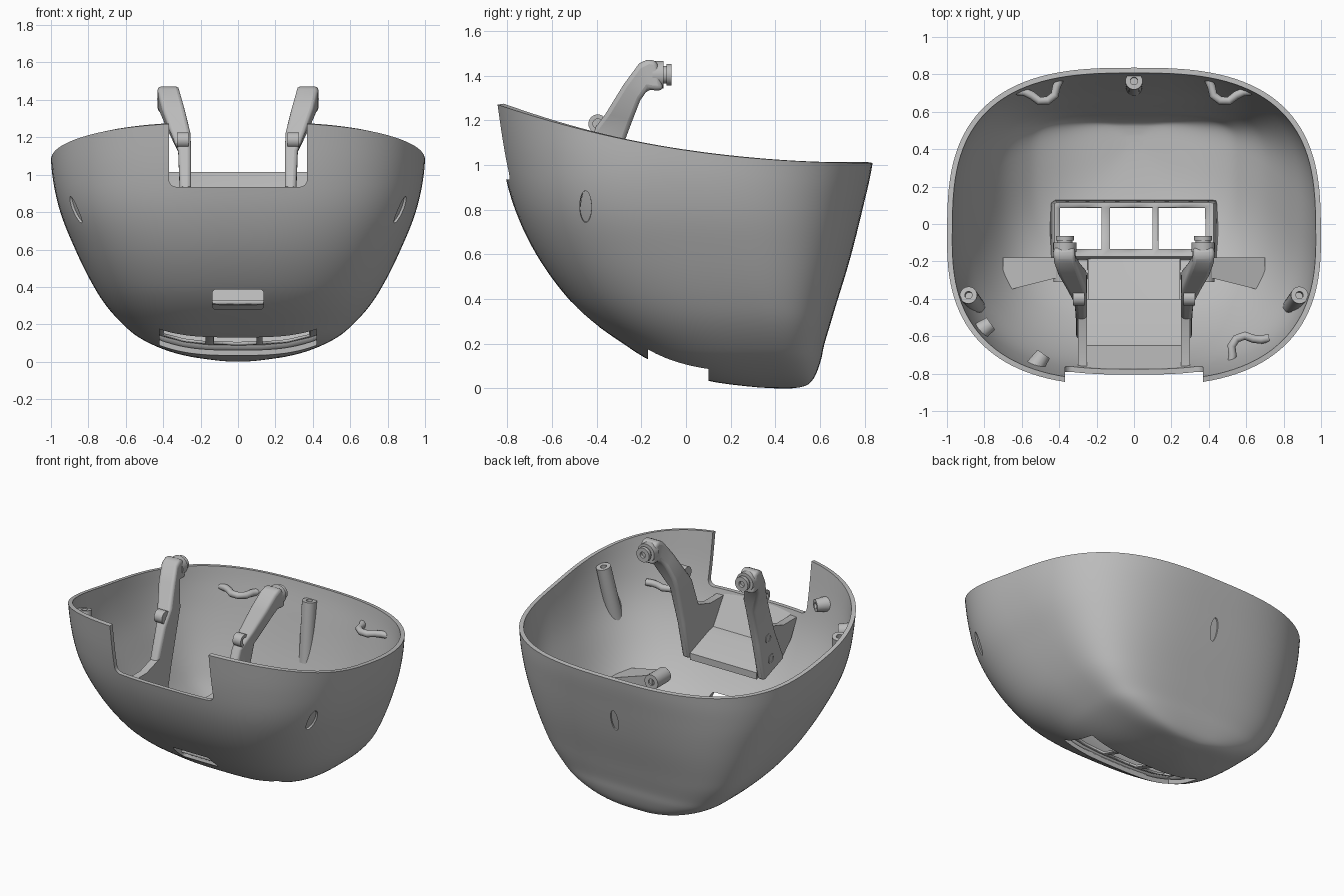
import bpy, bmesh, math
from mathutils import Vector

if "Cube" in bpy.data.objects:
    bpy.data.objects.remove(bpy.data.objects["Cube"], do_unlink=True)

grey = bpy.data.materials.new("plain_grey")
grey.use_nodes = True
grey.diffuse_color = (0.5, 0.5, 0.5, 1)
grey.node_tree.nodes["Principled BSDF"].inputs["Base Color"].default_value = (0.5, 0.5, 0.5, 1)

# Bowl profile: height, front y, back y, half width, y of the widest point
PROFILE = [
    (0, .45, .45, 0, .45), (.01, .27, .53, .14, .41), (.03, .12, .56, .27, .39),
    (.06, 0, .58, .38, .37), (.13, -.17, .605, .53, .34), (.2, -.28, .62, .615, .31),
    (.3, -.42, .65, .705, .26), (.4, -.525, .68, .77, .2), (.6, -.67, .74, .87, .1),
    (.8, -.765, .79, .95, .02), (1, -.82, .834, .993, -.02), (1.3, -.868, .865, 1.01, -.03)]


def section(z):
    """Smoothly interpolated front, back, half width and widest y at a height."""
    s = math.sqrt(max(z, 0))
    keys = [math.sqrt(p[0]) for p in PROFILE]
    i = max(k for k in range(len(keys) - 1) if keys[k] <= s)
    h = keys[i + 1] - keys[i]
    t = min((s - keys[i]) / h, 1)
    lo, hi = max(i - 1, 0), min(i + 2, len(keys) - 1)
    out = []
    for c in (1, 2, 3, 4):
        p, q = PROFILE[i][c], PROFILE[i + 1][c]
        m0 = h * (q - PROFILE[lo][c]) / (keys[i + 1] - keys[lo])
        m1 = h * (PROFILE[hi][c] - p) / (keys[hi] - keys[i])
        out.append(p + t * m0 + t * t * (3 * (q - p) - 2 * m0 - m1) + t ** 3 * (2 * (p - q) + m0 + m1))
    return out


def squareness(z, rear):
    """Superellipse power: the lower back corners are the squarest."""
    return (3.9 if rear else 3.2) - (1.1 if rear else .45) * min(z, 1)


def rim(y):
    return 1.01 + .26 * max((.84 - y) / 1.68, 0) ** 2.2


def wall_point(u, angle):
    """Point on the outer surface; u runs from the base to the sloping rim."""
    c, s = math.cos(angle), math.sin(angle)
    z = u
    for _ in range(12):
        front, back, half, mid = section(z)
        power = squareness(z, s > 0)
        x = half * math.copysign(abs(c) ** (2 / power), c)
        y = mid + abs(s) ** (2 / power) * ((back if s > 0 else front) - mid)
        z = u * rim(y)
    return Vector((x, y, z))


def floor_height(x, y):
    """Height of the outer surface below a point, by bisection."""
    lo, hi = .0001, 1.2
    for _ in range(30):
        z = (lo + hi) / 2
        front, back, half, mid = section(z)
        power = squareness(z, y > mid)
        depth = (back if y > mid else front) - mid
        inside = abs(x / half) ** power + abs((y - mid) / depth) ** power < 1
        lo, hi = (lo, z) if inside else (z, hi)
    return hi


def finish(name, bm, angle=35):
    bmesh.ops.recalc_face_normals(bm, faces=bm.faces)
    mesh = bpy.data.meshes.new(name)
    bm.to_mesh(mesh)
    bm.free()
    mesh.materials.append(grey)
    ob = bpy.data.objects.new(name, mesh)
    bpy.context.collection.objects.link(ob)
    smooth(ob, angle)
    return ob


def activate(ob):
    bpy.ops.object.select_all(action='DESELECT')
    ob.select_set(True)
    bpy.context.view_layer.objects.active = ob


def smooth(ob, angle=35):
    activate(ob)
    bpy.ops.object.shade_smooth_by_angle(angle=math.radians(angle))


def loft(name, rings, angle=35, cap_end=True):
    bm = bmesh.new()
    loops = [[bm.verts.new(p) for p in ring] for ring in rings]
    for a, b in zip(loops, loops[1:]):
        for k in range(len(a)):
            j = (k + 1) % len(a)
            bm.faces.new((a[k], a[j], b[j], b[k]))
    bm.faces.new(loops[0])
    if cap_end:
        bm.faces.new(loops[-1])
    return finish(name, bm, angle)


def box(name, lo, hi, bevel=0):
    bm = bmesh.new()
    bmesh.ops.create_cube(bm, size=1)
    for v in bm.verts:
        v.co = Vector([(a + b) / 2 + c * (b - a) for a, b, c in zip(lo, hi, v.co)])
    if bevel:
        bmesh.ops.bevel(bm, geom=bm.edges[:], offset=bevel, segments=4, affect='EDGES', profile=.5)
    return finish(name, bm)


def post(name, a, b, r1, r2, hole=0, depth=.03):
    """Tapered round post from a to b, with a blind hole in end b."""
    a, b = Vector(a), Vector(b)
    axis = (b - a).normalized()
    turn = axis.to_track_quat('Z', 'Y')
    stops = [(a, r1), (b, r2)]
    if hole:
        stops += [(b, hole), (b - axis * depth, hole)]
    return loft(name, [[p + turn @ Vector((r * math.cos(k * math.tau / 24), r * math.sin(k * math.tau / 24), 0))
                        for k in range(24)] for p, r in stops])


def prism(name, outline, x0, x1):
    return loft(name, [[(x, y, z) for y, z in outline] for x in (x0, x1)])


def apply(ob, mod):
    activate(ob)
    bpy.ops.object.modifier_apply(modifier=mod.name)


def boolean(ob, other, operation):
    mod = ob.modifiers.new("boolean", 'BOOLEAN')
    mod.operation, mod.solver, mod.object = operation, 'EXACT', other
    apply(ob, mod)


def cut(ob, cutter):
    cutter.hide_render = True
    boolean(ob, cutter, 'DIFFERENCE')
    bpy.data.objects.remove(cutter, do_unlink=True)


def floor_patch(name, xs, ys, lift, skip=()):
    """Panel that follows the bowl floor, with its border dropped into the shell."""
    bm = bmesh.new()
    grid = [[bm.verts.new((x, y, floor_height(x, y) + (.02 if x in (xs[0], xs[-1]) or y in (ys[0], ys[-1]) else lift)))
             for x in xs] for y in ys]
    for j in range(len(ys) - 1):
        for i in range(len(xs) - 1):
            if (i, j) not in skip:
                bm.faces.new((grid[j][i], grid[j][i + 1], grid[j + 1][i + 1], grid[j + 1][i]))
    ob = finish(name, bm)
    mod = ob.modifiers.new("thickness", 'SOLIDIFY')
    mod.thickness = .015
    apply(ob, mod)


# Bowl shell, and a slightly smaller taller body that trims the inner fittings
SEGMENTS, LEVELS = 128, 44
rings = [[wall_point(max((i / LEVELS) ** 1.7, .0006), k * math.tau / SEGMENTS)
          for k in range(SEGMENTS)] for i in range(LEVELS + 1)]
shell = loft("bowl_shell", rings, cap_end=False)
solid = shell.modifiers.new("thickness", 'SOLIDIFY')
solid.thickness, solid.offset = .028, -1
apply(shell, solid)
inner = [[(p.x * .99, p.y * .99, p.z + .006) for p in ring] for ring in rings]
trimmer = loft("trim_body", inner + [[(x, y, 1.6) for x, y, z in inner[-1]]])
trimmer.hide_render = True

# Shell openings: front notch, front slot, underside recess and three screw slots
cut(shell, box("notch_cutter", (-.37, -1.2, .935), (.37, -.55, 1.7), .04))
cut(shell, box("slot_cutter", (-.137, -.75, .28), (.137, -.3, .387), .02))
cut(shell, box("recess_cutter", (-.42, -.17, -.2), (.42, .1, .3)))
for x, y, z in ((.89, -.45, .81), (-.89, -.45, .81), (0, .77, .7)):
    bm = bmesh.new()
    bmesh.ops.create_uvsphere(bm, u_segments=24, v_segments=16, radius=1)
    for v in bm.verts:
        v.co = (x + v.co.x * (.12 if x else .027), y + v.co.y * (.027 if x else .12), z + v.co.z * .075)
    cut(shell, finish("screw_cutter", bm))
smooth(shell, 40)

# Underside panel with three windows, and floor panel behind the cradle
floor_patch("window_panel", (-.435, -.42, -.4, -.29, -.175, -.13, -.015, .1, .13, .26, .385, .42, .435),
            (-.185, -.17, -.14, .085, .105, .115), .055,
            [(i, 2) for i in (2, 3, 5, 6, 8, 9)])
floor_patch("floor_panel", (-.25, -.245, -.1, 0, .1, .245, .25), (-.41, -.4, -.33, -.25, -.18, -.17), .045)

# Cradle tray
prism("cradle_tray", [(-.40, .6), (-.40, .645), (-.6, .72), (-.65, .73), (-.78, .935),
                      (-.78, .89), (-.66, .695), (-.6, .68)], -.25, .25)

ARM = [((-.62, .68), (-.40, .60), .25, .31), ((-.52, .9), (-.34, .86), .25, .31),
       ((-.435, 1.13), (-.27, 1.12), .25, .32), ((-.36, 1.23), (-.24, 1.2), .255, .36),
       ((-.28, 1.36), (-.205, 1.29), .285, .405), ((-.21, 1.455), (-.17, 1.34), .31, .428),
       ((-.17, 1.475), (-.14, 1.335), .315, .43), ((-.13, 1.465), (-.1, 1.335), .315, .43)]
fittings = []

for side, s in (("right", -1), ("left", 1)):
    # Cradle arm, side plate and pivot head
    arm = loft(side + "_arm", [[(s * x0, *f), (s * x1, *f), (s * x1, *b), (s * x0, *b)]
                               for f, b, x0, x1 in ARM], 40)
    bevel = arm.modifiers.new("soft_edges", 'BEVEL')
    bevel.width, bevel.segments = .02, 3
    apply(arm, bevel)
    prism(side + "_side_plate", [(-.42, .62), (-.6, .68), (-.7, .78), (-.76, .9), (-.62, .9), (-.46, .95)],
          s * .25, s * .3)
    post(side + "_pivot_collar", (s * .37, -.15, 1.405), (s * .37, -.1, 1.405), .062, .062)
    post(side + "_pivot_neck", (s * .37, -.12, 1.405), (s * .37, -.085, 1.405), .04, .04)
    post(side + "_pivot_end", (s * .37, -.088, 1.405), (s * .37, -.065, 1.405), .048, .048, .02)
    post(side + "_arm_boss", (s * .265, -.395, 1.185), (s * .325, -.395, 1.185), .042, .042, .022)
    for k, (y, z) in enumerate(((-.4, 1.03), (-.44, .88), (-.47, .73))):
        post(f"{side}_plate_boss_{k}", (s * .27, y, z), (s * .314, y, z), .032, .032, .02)

    # Screw post on the side wall
    fittings.append(post(side + "_screw_post", (s * .83, -.465, .6), (s * .885, -.38, 1.07), .05, .046, .02))

    # Floor support with a round boss
    post(side + "_support_boss", (s * .38, -.31, .5), (s * .38, -.17, .5), .05, .05, .022)
    fittings.append(loft(side + "_support_web", [
        [(s * .38, y, .545), (s * .7, y2, .44), (s * .7, y2, .15), (s * .38, y, .46)]
        for y, y2 in ((-.18, -.18), (-.28, -.36))]))

fittings.append(post("back_screw_post", (0, .73, .53), (0, .765, .93), .045, .046, .02))

# Cable loops on the inner wall
for k, (x, y, z, turn) in enumerate(((.49, .74, .88, -20), (-.49, .74, .88, 20), (.6, -.68, .92, 218))):
    curve = bpy.data.curves.new("cable_loop", 'CURVE')
    curve.dimensions, curve.bevel_depth, curve.use_fill_caps = '3D', .022, True
    path = [(-.14, .02), (-.1, .0), (-.07, -.03), (-.045, -.07), (0, -.085),
            (.045, -.07), (.07, -.03), (.1, .0), (.14, .02)]
    spline = curve.splines.new('POLY')
    spline.points.add(len(path) - 1)
    c, sn = math.cos(math.radians(turn)), math.sin(math.radians(turn))
    for p, (a, b) in zip(spline.points, path):
        p.co = (x + a * c - b * sn, y + a * sn + b * c, z, 1)
    curve.materials.append(grey)
    loop = bpy.data.objects.new(f"cable_loop_{k}", curve)
    bpy.context.collection.objects.link(loop)
    activate(loop)
    bpy.ops.object.convert(target='MESH')
    fittings.append(bpy.context.view_layer.objects.active)

# Small clips beside the front notch
for k, (x, y, z) in enumerate(((-.79, -.55, 1.02), (-.5, -.72, 1.05))):
    inward = Vector((-x, -y, 0)).normalized()
    base = Vector((x, y, z))
    fittings.append(post(f"clip_{k}", base - inward * .1, base + inward * .03, .055, .04, .02))

# Trim every fitting flush with the wall
for part in fittings:
    boolean(part, trimmer, 'INTERSECT')
    smooth(part, 45)
bpy.data.objects.remove(trimmer, do_unlink=True)
